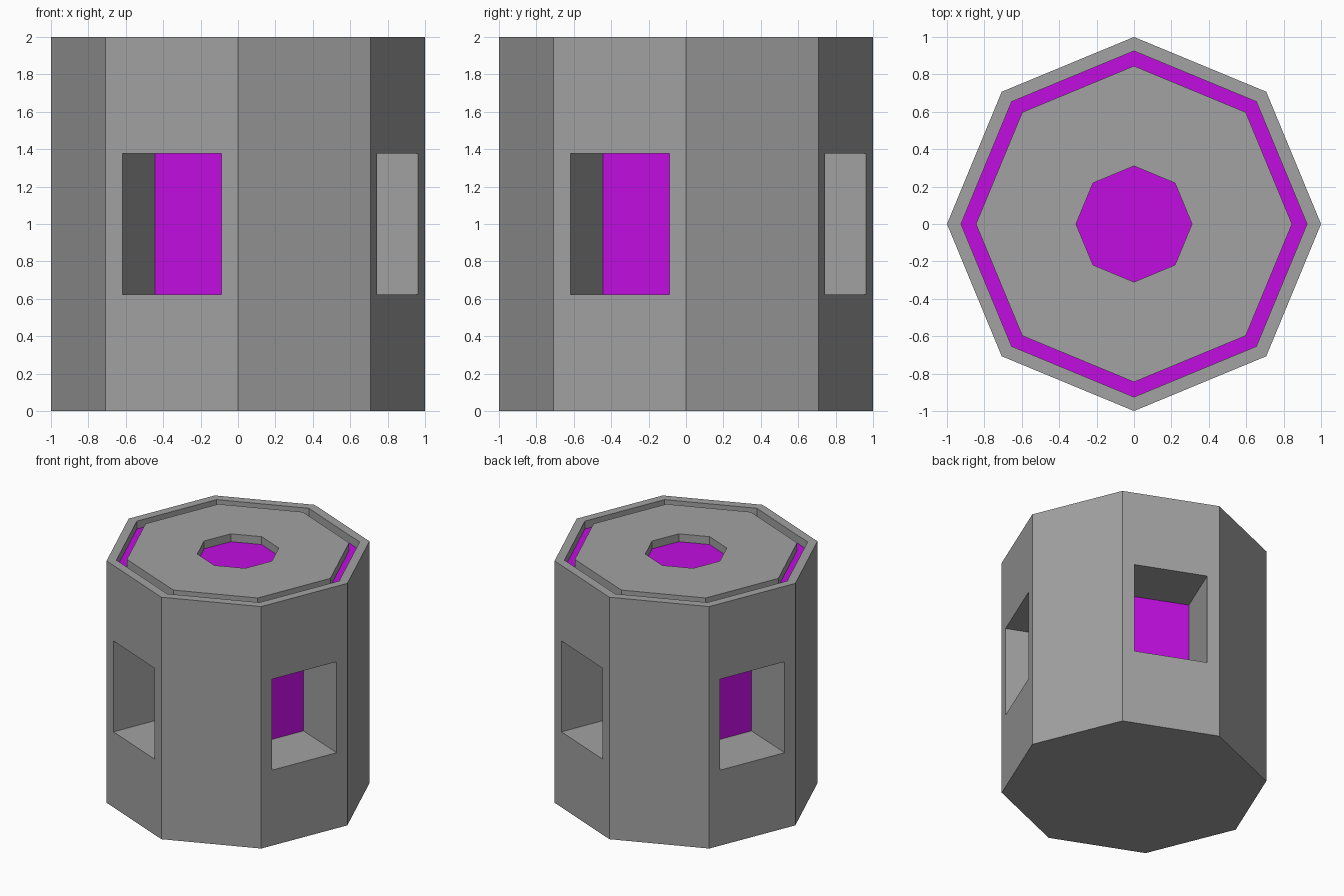
import bpy, bmesh, math
from mathutils import Vector, Matrix

if "Cube" in bpy.data.objects:
    bpy.data.objects.remove(bpy.data.objects["Cube"])

HEIGHT = 2.0
TOP_RECESS = 0.065
WINDOW_DEPTH = 0.46


def material(name, rgb):
    m = bpy.data.materials.new(name)
    m.diffuse_color = (*rgb, 1.0)
    m.use_nodes = True
    m.node_tree.nodes["Principled BSDF"].inputs["Base Color"].default_value = m.diffuse_color
    return m


def step(bm, face, scale=(1, 1, 1), offset=(0, 0, 0)):
    """Extrude one face, scale it about its centre, then move it."""
    new = bmesh.ops.extrude_discrete_faces(bm, faces=[face])["faces"][0]
    c = new.calc_center_bounds()
    for v in new.verts:
        d = v.co - c
        v.co = c + Vector(a * s for a, s in zip(d, scale)) + Vector(offset)
    new.normal_update()
    return new


# Octagonal body standing on the ground
bm = bmesh.new()
bmesh.ops.create_cone(bm, cap_ends=True, cap_tris=False, segments=8,
                      radius1=1, radius2=1, depth=HEIGHT,
                      matrix=Matrix.Translation((0, 0, HEIGHT / 2)))
bm.normal_update()
top = max(bm.faces, key=lambda f: f.normal.z)

# Window recesses on every other side
window_backs = []
for i in range(4):
    a = math.radians(67.5 + 90 * i)
    n = Vector((math.cos(a), math.sin(a), 0))
    side = max(bm.faces, key=lambda f: f.normal.dot(n) if f.is_valid else -1)
    pane = step(bm, side, (0.75, 0.75, 0.376))
    window_backs.append(step(bm, pane, offset=-n * WINDOW_DEPTH))

# Top: rim, ring groove, raised plate, round pit
down, up = (0, 0, -TOP_RECESS), (0, 0, TOP_RECESS)
f = step(bm, top, (0.925, 0.925, 1))
f = step(bm, f, offset=down)
f = step(bm, f, (0.845 / 0.925, 0.845 / 0.925, 1))
f = step(bm, f, offset=up)
f = step(bm, f, (0.31 / 0.845, 0.31 / 0.845, 1))
f = step(bm, f, offset=down)

# Glowing colour on window backs and on the sunken top floors
bm.normal_update()
for f in bm.faces:
    z = f.calc_center_median().z
    sunken = f.normal.z > 0.9 and HEIGHT - 0.1 < z < HEIGHT - 0.02
    f.material_index = 1 if (sunken or f in window_backs) else 0
    f.smooth = False

mesh = bpy.data.meshes.new("octagonal_body")
bm.to_mesh(mesh)
bm.free()
mesh.materials.append(material("grey", (0.36, 0.36, 0.36)))
mesh.materials.append(material("magenta", (0.53, 0.004, 0.74)))
body = bpy.data.objects.new("octagonal_body", mesh)
bpy.context.collection.objects.link(body)
